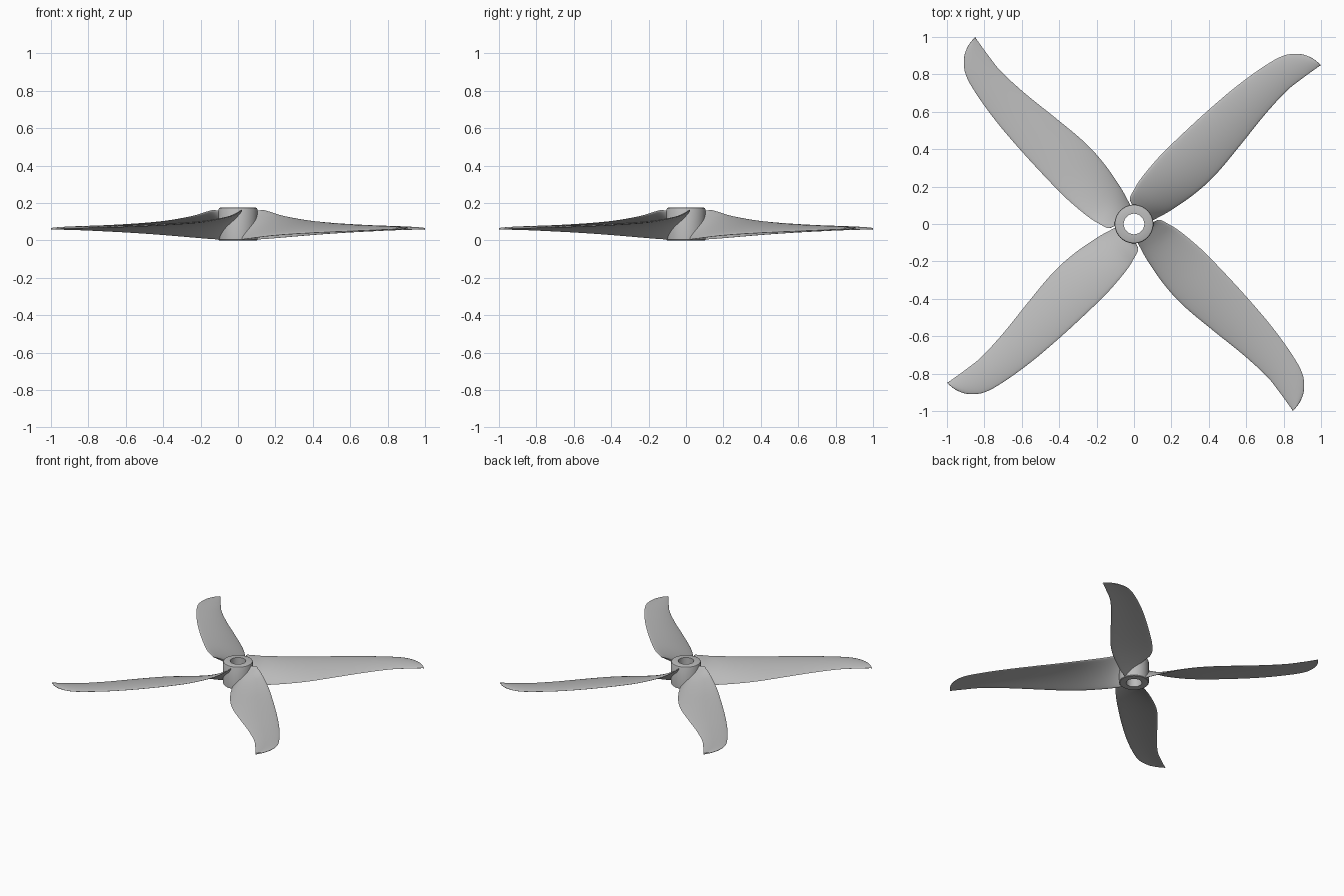
import bpy
import bmesh
import math
from mathutils import Vector, Matrix

cube = bpy.data.objects.get("Cube")
if cube:
    bpy.data.objects.remove(cube)

grey = bpy.data.materials.new("plain grey")
grey.use_nodes = True
colour = (0.5, 0.5, 0.5, 1)
grey.diffuse_color = colour
grey.node_tree.nodes["Principled BSDF"].inputs["Base Color"].default_value = colour


def finish(bm, name, angle):
    """Turn a bmesh into a smooth-shaded object."""
    bmesh.ops.recalc_face_normals(bm, faces=bm.faces)
    mesh = bpy.data.meshes.new(name)
    bm.to_mesh(mesh)
    bm.free()
    mesh.materials.append(grey)
    obj = bpy.data.objects.new(name, mesh)
    bpy.context.collection.objects.link(obj)
    bpy.ops.object.select_all(action='DESELECT')
    obj.select_set(True)
    bpy.context.view_layer.objects.active = obj
    bpy.ops.object.shade_smooth_by_angle(angle=math.radians(angle))
    return obj


def smooth_rows(rows, steps):
    """Catmull-Rom interpolation through rows of station values."""
    result = []
    last = len(rows) - 1
    for i in range(last):
        a, b, c, d = (rows[min(max(i + k, 0), last)] for k in (-1, 0, 1, 2))
        for step in range(steps):
            t = step / steps
            result.append([
                q + t / 2 * (r - p + t * (2 * p - 5 * q + 4 * r - s + t * (3 * (q - r) + s - p)))
                for p, q, r, s in zip(a, b, c, d)])
    result.append(list(rows[-1]))
    return result


# Hub: a turned ring with a bore and softened rims
def build_hub(segments=64):
    outer, bore, height, bevel = 0.104, 0.055, 0.175, 0.008
    profile = [(bore, 0), (outer - bevel / 2, 0), (outer, bevel / 2),
               (outer, height - bevel), (outer - bevel / 3, height - bevel / 3),
               (outer - bevel, height), (bore, height)]
    bm = bmesh.new()
    loop = [bm.verts.new((r, 0, z)) for r, z in profile]
    edges = [bm.edges.new((v, loop[i - 1])) for i, v in enumerate(loop)]
    bmesh.ops.spin(bm, geom=loop + edges, axis=(0, 0, 1), cent=(0, 0, 0),
                   angle=math.tau, steps=segments)
    bmesh.ops.remove_doubles(bm, verts=bm.verts, dist=0.0001)
    finish(bm, "hub", 35)


# Blade stations: radius, leading offset, trailing offset, leading z, trailing z
STATIONS = [
    (0.062, 0.07, -0.055, 0.155, 0.01),
    (0.08, 0.112, -0.056, 0.162, 0.006),
    (0.12, 0.127, -0.068, 0.152, 0.007),
    (0.2, 0.146, -0.09, 0.13, 0.013),
    (0.35, 0.159, -0.116, 0.108, 0.024),
    (0.5, 0.158, -0.122, 0.095, 0.033),
    (0.7, 0.15, -0.104, 0.084, 0.042),
    (0.9, 0.134, -0.082, 0.076, 0.049),
    (1.08, 0.106, -0.074, 0.071, 0.055),
    (1.2, 0.072, -0.088, 0.068, 0.058),
    (1.27, 0.015, -0.099, 0.066, 0.06),
    (1.3, -0.045, -0.104, 0.064, 0.061),
    (1.308, -0.102, -0.107, 0.062, 0.061),
]


def build_blade(name, turn, ring_points=28):
    bm = bmesh.new()
    rings = []
    for u, lead, trail, z_lead, z_trail in smooth_rows(STATIONS, 5):
        start, chord = Vector((u, lead, z_lead)), Vector((0, trail - lead, z_trail - z_lead))
        up = Vector((0, chord.z, -chord.y)).normalized()
        half = min(0.009 - 0.003 * u, chord.length / 2)
        camber = 0.045 * chord.length
        ring = []
        for k in range(ring_points):
            a = math.tau * k / ring_points
            s = (1 - math.cos(a)) / 2
            wave = math.copysign(abs(math.sin(a)) ** 0.7, math.sin(a))
            offset = half * wave + camber * 4 * s * (1 - s)
            ring.append(bm.verts.new(start + chord * s + up * offset))
        rings.append(ring)
    for inner, outer in zip(rings, rings[1:]):
        for k in range(ring_points):
            bm.faces.new((inner[k - 1], inner[k], outer[k], outer[k - 1]))
    bm.faces.new(rings[0])
    bm.faces.new(rings[-1])
    bm.transform(Matrix.Rotation(turn, 4, 'Z'))
    finish(bm, name, 60)


build_hub()
for i, place in enumerate(("back_left", "back_right", "front_right", "front_left")):
    build_blade(place + "_blade", math.pi / 4 + i * math.pi / 2)
